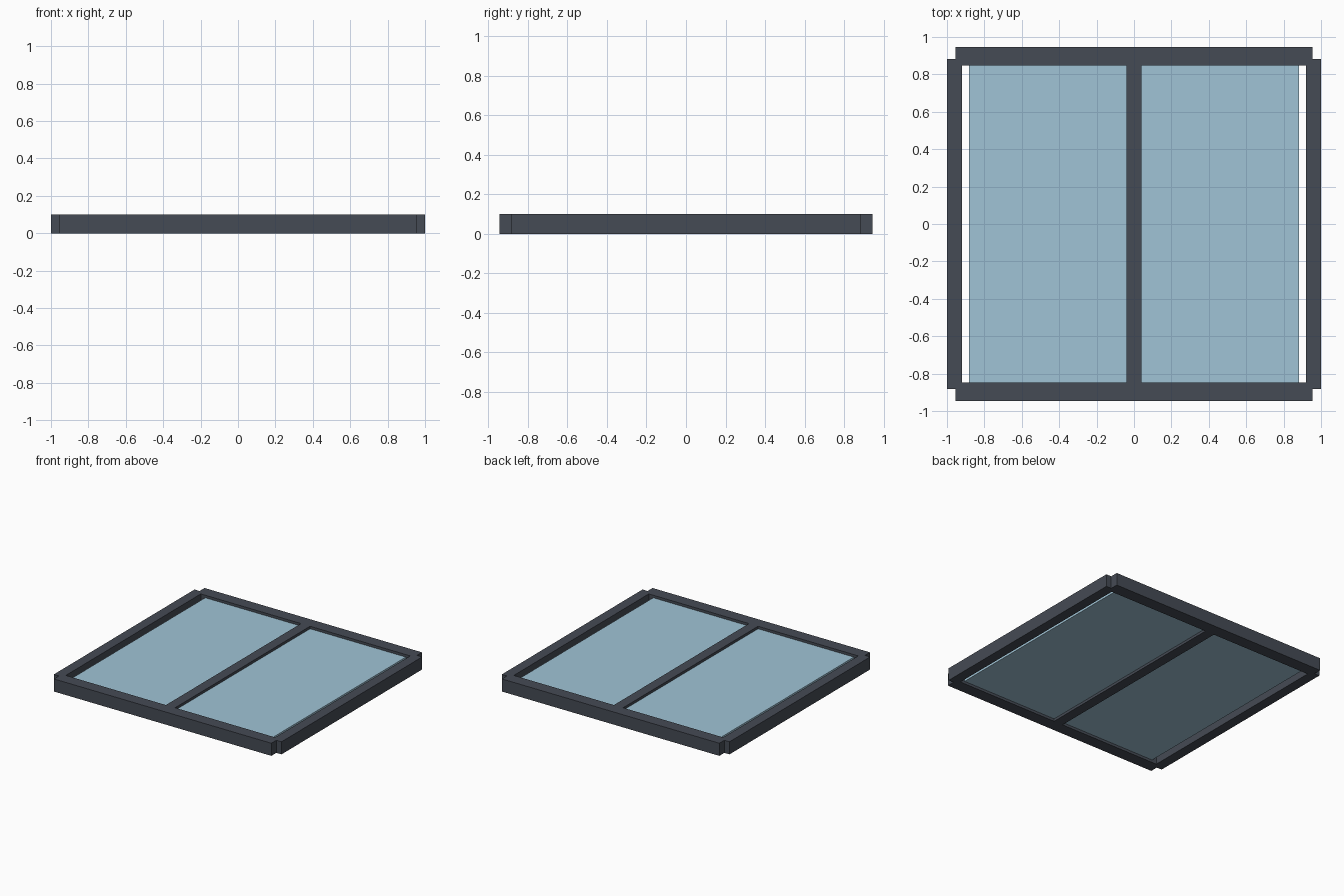
import bpy

if "Cube" in bpy.data.objects:
    bpy.data.objects.remove(bpy.data.objects["Cube"])


def material(name, color):
    m = bpy.data.materials.new(name)
    m.diffuse_color = color
    m.use_nodes = True
    m.node_tree.nodes["Principled BSDF"].inputs["Base Color"].default_value = m.diffuse_color
    return m


def box(name, center, size, mat):
    bpy.ops.mesh.primitive_cube_add(size=1, location=center)
    ob = bpy.context.object
    ob.name = name
    ob.scale = size
    bpy.ops.object.transform_apply(location=False, rotation=False, scale=True)
    ob.data.materials.append(mat)
    return ob


frame_mat = material("dark_frame", (0.06, 0.07, 0.09, 1))
glass_mat = material("blue_glass", (0.35, 0.55, 0.67, 1))
H = 0.10  # frame height

# Outer frame: side rails and longer end rails overlapping at notched corners
for s, side, end in ((-1, "left", "front"), (1, "right", "back")):
    box(side + "_rail", (s * 0.96, 0, H / 2), (0.08, 1.765, H), frame_mat)
    box(end + "_rail", (0, s * 0.896, H / 2), (1.91, 0.098, H), frame_mat)

# Central divider between the panes
box("center_mullion", (0, 0, H / 2), (0.08, 1.70, H), frame_mat)

# Glass slab, slightly recessed and short of the side rails
box("glass_panel", (0, 0, H / 2), (1.762, 1.765, 0.06), glass_mat)
